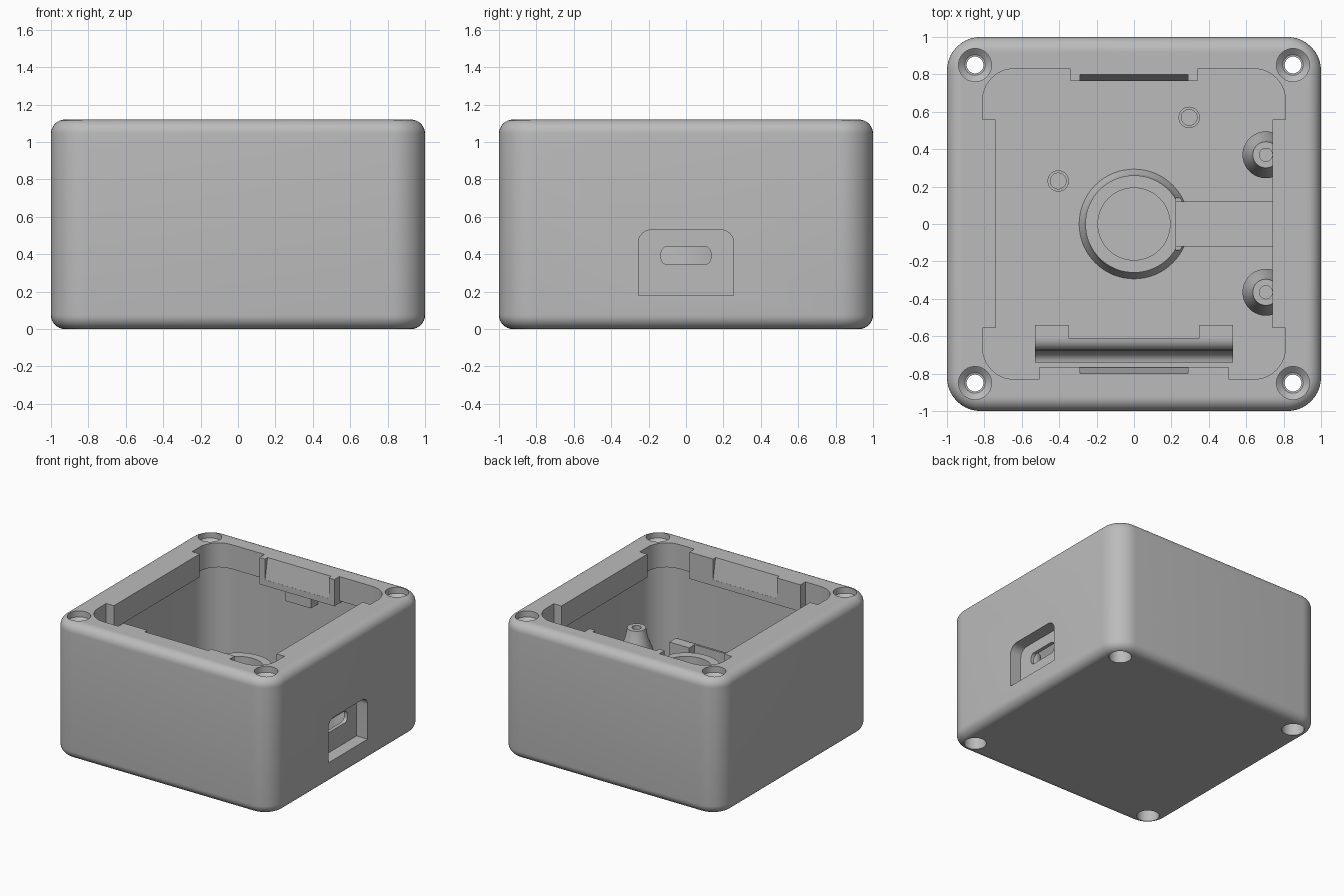
import bpy, bmesh, math
from mathutils import Matrix

cube = bpy.data.objects.get("Cube")
if cube:
    bpy.data.objects.remove(cube, do_unlink=True)

grey = bpy.data.materials.new("mid_grey")
grey.use_nodes = True
COLOR = (0.5, 0.5, 0.5, 1)
grey.diffuse_color = COLOR
grey.node_tree.nodes["Principled BSDF"].inputs["Base Color"].default_value = COLOR

TOP = 1.12


def finish(name, bm):
    bmesh.ops.recalc_face_normals(bm, faces=bm.faces)
    mesh = bpy.data.meshes.new(name)
    bm.to_mesh(mesh)
    bm.free()
    mesh.materials.append(grey)
    obj = bpy.data.objects.new(name, mesh)
    bpy.context.collection.objects.link(obj)
    return obj


def loft(name, loops, matrix=None):
    """Skin a stack of equal point loops and cap both ends."""
    bm = bmesh.new()
    rings = [[bm.verts.new(p) for p in loop] for loop in loops]
    n = len(rings[0])
    for a, b in zip(rings, rings[1:]):
        for i in range(n):
            j = (i + 1) % n
            bm.faces.new((a[i], a[j], b[j], b[i]))
    bm.faces.new(rings[0])
    bm.faces.new(rings[-1])
    if matrix:
        bm.transform(matrix)
    return finish(name, bm)


def rounded_loop(hx, hy, r, z, steps=10):
    pts = []
    for q, (sx, sy) in enumerate(((1, 1), (-1, 1), (-1, -1), (1, -1))):
        for k in range(steps + 1):
            a = (q + k / steps) * math.pi / 2
            pts.append((sx * (hx - r) + r * math.cos(a), sy * (hy - r) + r * math.sin(a), z))
    return pts


def rounded_prism(name, hx, hy, r, levels, matrix=None):
    """levels: (z, inset) pairs from bottom to top."""
    return loft(name, [rounded_loop(hx - i, hy - i, r - i, z) for z, i in levels], matrix)


def turned(name, x, y, profile, n=40):
    """Solid of revolution from (radius, z) pairs."""
    return loft(name, [[(x + r * math.cos(2 * math.pi * k / n), y + r * math.sin(2 * math.pi * k / n), z)
                        for k in range(n)] for r, z in profile])


def box(name, x0, x1, y0, y1, z0, z1):
    return loft(name, [[(x0, y0, z), (x1, y0, z), (x1, y1, z), (x0, y1, z)] for z in (z0, z1)])


def extrude_x(name, x0, x1, yz):
    return loft(name, [[(x, y, z) for y, z in yz] for x in (x0, x1)])


def boolean(obj, cutter, operation="DIFFERENCE"):
    mod = obj.modifiers.new("cut", "BOOLEAN")
    mod.operation, mod.object, mod.solver = operation, cutter, "EXACT"
    deps = bpy.context.evaluated_depsgraph_get()
    mesh = bpy.data.meshes.new_from_object(obj.evaluated_get(deps))
    obj.modifiers.remove(mod)
    obj.data = mesh
    bpy.data.objects.remove(cutter, do_unlink=True)


# Outer shell with rounded corners and softened top and bottom rims
R, STEPS = 0.075, 8
arc = [(R * (1 - math.sin(t)), R * (1 - math.cos(t)))
       for t in (k / STEPS * math.pi / 2 for k in range(STEPS + 1))]
levels = [(z, i) for z, i in reversed(arc)] + [(TOP - z, i) for z, i in arc]
body = rounded_prism("case_body", 1, 1, 0.18, levels)

# Main cavity and the narrower top opening
boolean(body, rounded_prism("cavity", 0.87, 0.87, 0.23, [(0.12, 0), (0.92, 0)]))
boolean(body, rounded_prism("opening", 0.81, 0.83, 0.17, [(0.85, 0), (1.3, 0)]))

# Countersunk screw holes through the four corners
for x in (-0.85, 0.85):
    for y in (-0.85, 0.85):
        boolean(body, turned("screw_hole", x, y, [
            (0.085, -0.1), (0.085, 0.1), (0.045, 0.101), (0.045, TOP - 0.08),
            (0.055, TOP - 0.079), (0.088, TOP - 0.05), (0.088, 1.3)]))

# Port recess and slot on the +x side
side = Matrix(((0, 0, 1, 0), (1, 0, 0, 0), (0, 1, 0, 0), (0, 0, 0, 1)))
recess = rounded_prism("recess", 0.255, 0.275, 0.07, [(0.9, 0), (1.2, 0)],
                       Matrix.Translation((0, 0, 0.255)) @ side)
boolean(recess, box("recess_trim", 0.5, 1.5, -0.5, 0.5, -0.5, 0.18))
boolean(body, recess)
boolean(body, rounded_prism("slot", 0.133, 0.048, 0.035, [(0.8, 0), (1.0, 0)],
                            Matrix.Translation((0, 0, 0.393)) @ side))

# Lips inside the opening, flush with the top
box("left_lip", 0.74, 0.88, -0.555, 0.56, 0.93, TOP)
box("right_lip", -0.88, -0.74, -0.555, 0.56, 0.93, TOP)


def snap_lip(name, half, s):
    """Lip with a sloped lead-in across its middle; s is the side in y."""
    lip = box(name, -half, half, min(s * 0.765, s * 0.88), max(s * 0.765, s * 0.88), 0.9, TOP)
    boolean(lip, extrude_x("lead_in", -0.29, 0.29, [
        (s * 0.70, 0.95), (s * 0.766, 0.95), (s * 0.80, TOP + 0.01), (s * 0.70, TOP + 0.01)]))
    return lip


snap_lip("back_lip", 0.34, 1)
snap_lip("front_lip", 0.505, -1)
box("back_catch", -0.11, 0.12, 0.775, 0.88, 0.82, 0.91)

# Central ring with a flared foot, joined to the side wall by a low channel cover
ring = turned("center_ring", 0, 0, [(0.3, 0.1), (0.29, 0.13), (0.27, 0.16), (0.26, 0.2), (0.26, 0.6)], 64)
boolean(ring, turned("ring_bore", 0, 0, [(0.193, 0.125), (0.193, 0.8)], 64))
boolean(ring, box("ring_flat", 0.225, 0.4, -0.14, 0.14, 0.14, 0.8))
box("channel_cover", 0.22, 0.88, -0.12, 0.12, 0.1, 0.15)


def post(name, x, y, profile, bore):
    obj = turned(name, x, y, profile)
    top = profile[-1][1]
    boolean(obj, turned("bore", x, y, [(bore, top - 0.15), (bore, top + 0.1)]))


# Small standoffs and tapered side posts
post("back_standoff", 0.295, 0.57, [(0.057, 0.1), (0.057, 0.25)], 0.042)
post("side_standoff", -0.405, 0.23, [(0.057, 0.1), (0.057, 0.25)], 0.042)
for tag, y in (("back", 0.37), ("front", -0.365)):
    post(tag + "_tapered_post", 0.705, y,
         [(0.125, 0.1), (0.125, 0.42), (0.085, 0.52), (0.07, 0.6), (0.055, 0.6)], 0.035)

# Front bracket: curved ramp between two arms
ramp = [(-0.61, 0.1), (-0.61, 0.46)]
ramp += [(-0.61 - 0.065 * math.sin(t), 0.4 + 0.06 * math.cos(t))
         for t in (k / 6 * math.pi / 2 for k in range(1, 7))]
ramp += [(-0.74 + 0.06 * math.cos(t), 0.22 - 0.08 * math.sin(t))
         for t in (k / 6 * math.pi / 2 for k in range(7))]
ramp += [(-0.74, 0.1)]
extrude_x("front_bracket", -0.53, 0.53, ramp)
for tag, s in (("left", 1), ("right", -1)):
    box(tag + "_bracket_arm", min(s * 0.35, s * 0.53), max(s * 0.35, s * 0.53), -0.612, -0.54, 0.1, 0.46)

# Smooth the curved surfaces while keeping the edges sharp
bpy.ops.object.select_all(action="DESELECT")
for obj in bpy.context.collection.objects:
    if obj.type == "MESH" and grey.name in obj.data.materials:
        obj.select_set(True)
        bpy.context.view_layer.objects.active = obj
bpy.ops.object.shade_smooth_by_angle(angle=math.radians(32))
